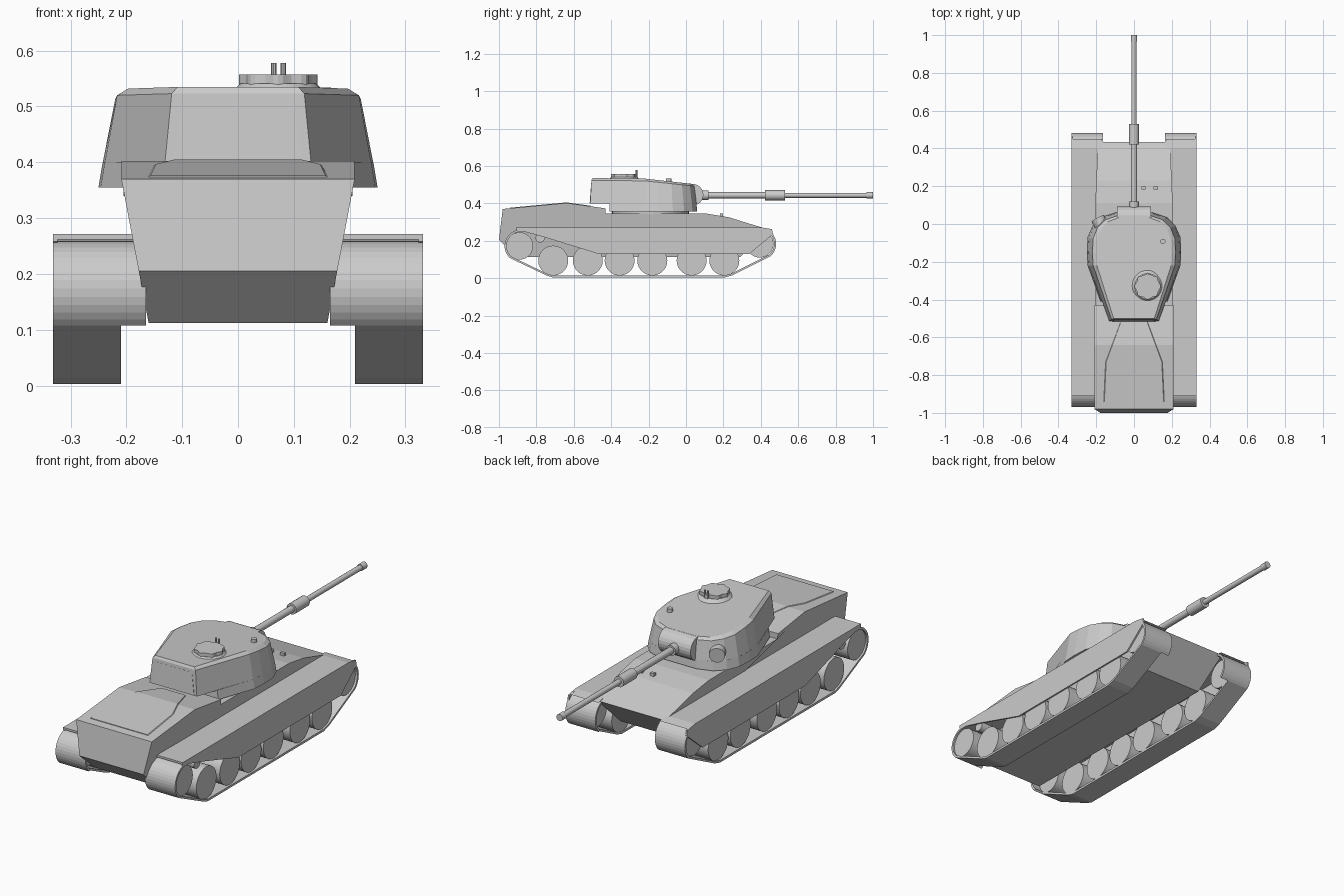
import bpy, bmesh, math
from mathutils import Matrix, Vector

if "Cube" in bpy.data.objects:
    bpy.data.objects.remove(bpy.data.objects["Cube"])


def finish(name, bm, smooth=False):
    bmesh.ops.recalc_face_normals(bm, faces=bm.faces)
    me = bpy.data.meshes.new(name)
    bm.to_mesh(me)
    bm.free()
    ob = bpy.data.objects.new(name, me)
    bpy.context.collection.objects.link(ob)
    if smooth:
        bpy.ops.object.select_all(action='DESELECT')
        ob.select_set(True)
        bpy.context.view_layer.objects.active = ob
        bpy.ops.object.shade_smooth_by_angle(angle=math.radians(30))
    return ob


def loft(name, rings):
    """Skin equal-length closed rings and cap both ends."""
    bm = bmesh.new()
    vs = [[bm.verts.new(p) for p in r] for r in rings]
    n = len(rings[0])
    for a, b in zip(vs, vs[1:]):
        for i in range(n):
            j = (i + 1) % n
            bm.faces.new((a[i], a[j], b[j], b[i]))
    bm.faces.new(vs[0])
    bm.faces.new(vs[-1])
    return finish(name, bm)


def slab(name, profile, x0, x1):
    return loft(name, [[(x, y, z) for y, z in profile] for x in (x0, x1)])


def cyl(name, a, b, r, r2=None, n=24):
    a, b = Vector(a), Vector(b)
    d = b - a
    bm = bmesh.new()
    m = Matrix.Translation((a + b) / 2) @ d.to_track_quat('Z', 'Y').to_matrix().to_4x4()
    bmesh.ops.create_cone(bm, cap_ends=True, segments=n, radius1=r,
                          radius2=r if r2 is None else r2, depth=d.length, matrix=m)
    return finish(name, bm, True)


def box(name, c, s):
    bm = bmesh.new()
    bmesh.ops.create_cube(bm, size=1, matrix=Matrix.Translation(c) @ Matrix.Diagonal((*s, 1)))
    return finish(name, bm)


def arc(cy, cz, r, a0, a1, n):
    return [(cy + r * math.cos(math.radians(a0 + (a1 - a0) * i / n)),
             cz + r * math.sin(math.radians(a0 + (a1 - a0) * i / n))) for i in range(n + 1)]


# Hull: side profile whose width tapers towards the belly
hull_profile = [(-0.90, 0.112), (-1.0, 0.205), (-0.98, 0.37), (-0.64, 0.402), (-0.43, 0.373),
                (-0.43, 0.345), (0.11, 0.345), (0.23, 0.325), (0.434, 0.262), (0.29, 0.112)]


def half(z):
    return 0.16 + (min(z, 0.37) - 0.112) * 0.19


loft("hull", [[(s * half(z), y, z) for y, z in hull_profile] for s in (-1, 1)])

# Raised engine deck panel that follows the deck slope
def deck_z(y):
    return 0.402 - (0.094 * (-0.64 - y) if y < -0.64 else 0.138 * (y + 0.64))


half_deck = [(0.165, -0.94), (0.155, -0.73), (0.12, -0.64), (0.07, -0.51)]
for k, (a, b) in enumerate(zip(half_deck, half_deck[1:])):
    quad = [(-a[0], a[1]), (a[0], a[1]), (b[0], b[1]), (-b[0], b[1])]
    loft(f"engine_deck_panel_{k}", [[(x, y, deck_z(y) - 0.004) for x, y in quad],
                                    [(x * 0.95, y, deck_z(y) + 0.003) for x, y in quad]])

# Glacis fittings
for x in (0.05, 0.115):
    box("glacis_light", (x, 0.19, 0.336), (0.022, 0.015, 0.02))

# Running gear, both sides
RO, T = 0.087, 0.011
WHEELS = (-0.71, -0.525, -0.355, -0.18, 0.03, 0.205)


def ribbon(name, r_path, in_path, x0, x1):
    """Track strip: outer path then inner path, joined as quads across the width."""
    bm = bmesh.new()
    rows = [[bm.verts.new((x, y, z)) for (y, z), x in
             ((o, x0), (o, x1), (i, x1), (i, x0))] for o, i in zip(r_path, in_path)]
    for a, b in zip(rows, rows[1:]):
        for i in range(4):
            j = (i + 1) % 4
            bm.faces.new((a[i], a[j], b[j], b[i]))
    bm.faces.new(rows[0])
    bm.faces.new(rows[-1])
    finish(name, bm)


def upper(r):
    return arc(0.395, 0.183, r, -48, 90, 14) + arc(-0.883, 0.172, r, 90, 228, 14)


def lower(r):
    d = RO - r
    a, b = upper(r)[-1], upper(r)[0]
    return [a, (-0.745, 0.014 + d), (-0.71, 0.003 + d), (0.205, 0.003 + d), (0.245, 0.014 + d), b]


skirt = [(-0.91, 0.272), (-0.91, 0.258), (-0.87, 0.25), (-0.76, 0.22), (-0.47, 0.13),
         (0.34, 0.13), (0.465, 0.235), (0.46, 0.262), (0.40, 0.272)]
for s, side in ((-1, "left"), (1, "right")):
    ribbon(f"track_upper_{side}", upper(RO), upper(RO - T), s * 0.165, s * 0.331)
    ribbon(f"track_lower_{side}", lower(RO), lower(RO - T), s * 0.21, s * 0.331)
    for y in WHEELS:
        cyl(f"road_wheel_{side}", (s * 0.212, y, 0.094), (s * 0.322, y, 0.094), 0.08, n=28)
    cyl(f"rear_wheel_{side}", (s * 0.212, -0.89, 0.172), (s * 0.322, -0.89, 0.172), 0.073, n=28)
    cyl(f"front_wheel_{side}", (s * 0.212, 0.395, 0.183), (s * 0.322, 0.395, 0.183), 0.073, n=28)
    cyl(f"return_roller_{side}", (s * 0.22, -0.78, 0.215), (s * 0.32, -0.78, 0.215), 0.025, n=16)
    slab(f"skirt_{side}", skirt, s * 0.323, s * 0.331)
    slab(f"fender_{side}", [(-0.91, 0.262), (-0.91, 0.272), (0.40, 0.272), (0.45, 0.262)],
         s * 0.17, s * 0.331)

# Turret: half outline mirrored, lofted inwards to the roof
outline = [(0.135, -0.515), (0.246, -0.22), (0.25, -0.15), (0.246, -0.07),
           (0.22, -0.01), (0.175, 0.035), (0.10, 0.06)]
low_half = [(0.177, -0.41)] + outline[1:]


def ring(pts, k, z, slope=0.0):
    full = pts + [(-x, y) for x, y in reversed(pts)]
    return [(x * k, -0.2 + (y + 0.2) * (0.5 + 0.5 * k if y > -0.2 else 1 - (1 - k) * 0.25),
             z - slope * max(0, y + 0.25)) for x, y in full]


loft("turret_body", [ring(outline, 0.97, 0.398), ring(outline, 0.88, 0.523, 0.10),
                     ring(outline, 0.80, 0.535, 0.10)])
loft("turret_lower_body", [ring(low_half, 1.0, 0.355), ring(low_half, 0.97, 0.40)])
cyl("turret_ring", (0, -0.19, 0.34), (0, -0.19, 0.358), 0.205, n=40)

# Bustle rear panel
loft("bustle_panel", [[(-0.117, y, 0.402), (0.117, y, 0.402), (0.10, y + 0.008, 0.508),
                       (-0.10, y + 0.008, 0.508)] for y in (-0.515, -0.505)])

# Mantlet and gun
slab("mantlet", [(0.0, 0.39)] + arc(0.035, 0.446, 0.058, -80, 80, 10) + [(0.0, 0.505)], -0.09, 0.09)
GZ = 0.443
for name, y0, y1, r in (("gun_sleeve", 0.07, 0.12, 0.026), ("gun_barrel", 0.05, 0.43, 0.017),
                        ("bore_evacuator", 0.422, 0.53, 0.027), ("barrel_front", 0.52, 0.97, 0.0135),
                        ("muzzle", 0.965, 1.0, 0.017)):
    cyl(name, (0, y0, GZ), (0, y1, GZ), r, n=16)

# Round cover on the turret's front left cheek
cyl("cheek_cover", (-0.165, -0.02, 0.44), (-0.192, 0.03, 0.435), 0.037, n=20)

# Commander's cupola with scalloped rim, sights and roof vent
CX, CY = 0.072, -0.33
cyl("cupola_base", (CX, CY, 0.525), (CX, CY, 0.541), 0.085, 0.068, n=28)
rim = []
for i in range(48):
    a = 2 * math.pi * i / 48
    r = 0.066 + 0.004 * math.cos(8 * a)
    rim.append((CX + r * math.cos(a), CY + r * math.sin(a)))
loft("cupola", [[(x, y, z) for x, y in rim] for z in (0.535, 0.557)])
for x in (0.064, 0.081):
    cyl("cupola_sight", (x, -0.265, 0.53), (x, -0.265, 0.578), 0.005, n=10)
cyl("roof_vent", (0.153, -0.092, 0.50), (0.153, -0.092, 0.534), 0.014, n=14)
